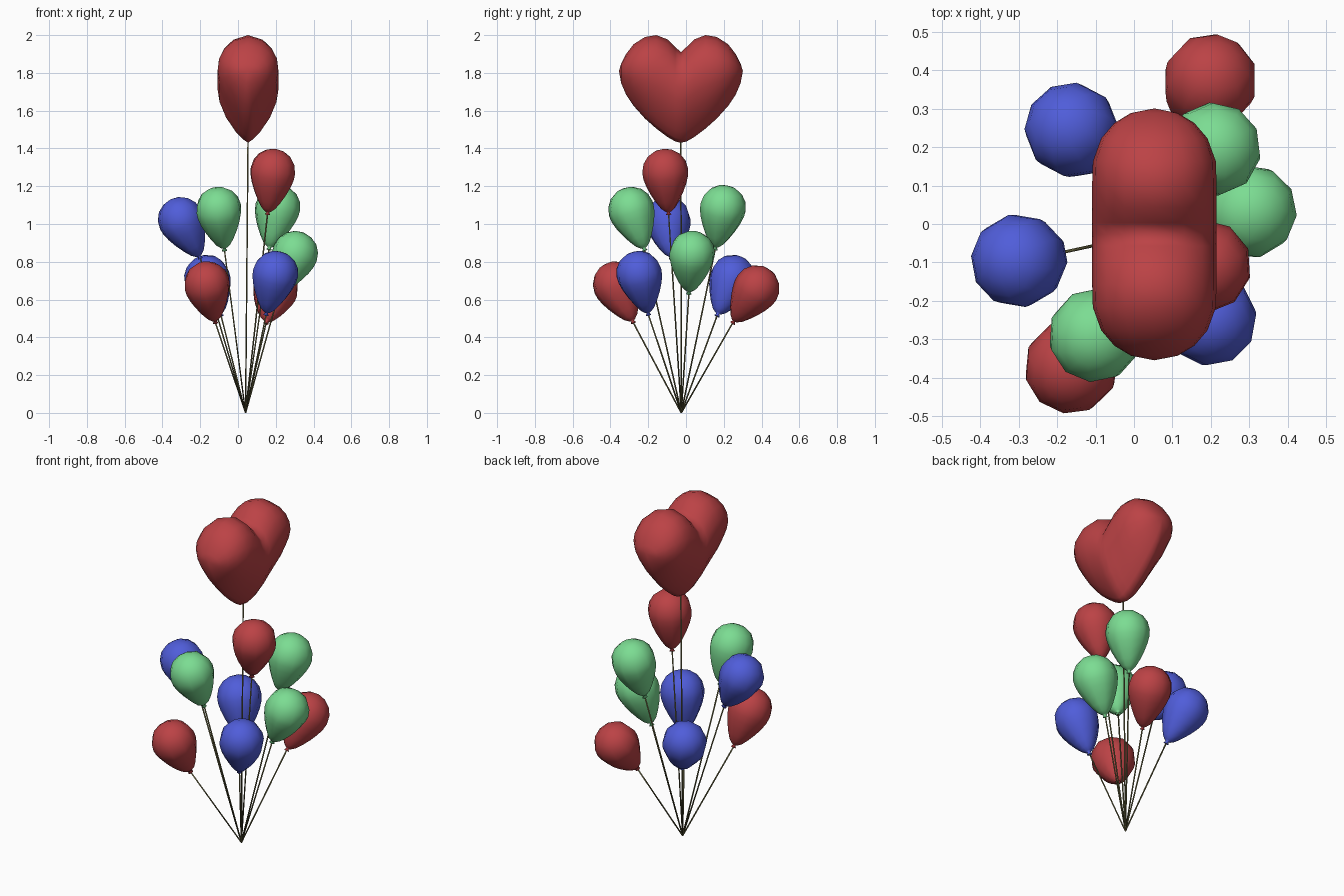
import bpy, bmesh, math
from mathutils import Vector

if "Cube" in bpy.data.objects:
    bpy.data.objects.remove(bpy.data.objects["Cube"])

def material(name, rgb):
    m = bpy.data.materials.new(name)
    m.diffuse_color = (*rgb, 1)
    m.use_nodes = True
    m.node_tree.nodes["Principled BSDF"].inputs["Base Color"].default_value = m.diffuse_color
    return m

RED = material("red", (0.50, 0.055, 0.06))
GREEN = material("green", (0.20, 0.72, 0.29))
BLUE = material("blue", (0.08, 0.11, 0.70))
STRING = material("string", (0.16, 0.15, 0.06))
ANCHOR = Vector((0.04, -0.025, 0.0))

def finish(name, bm, mat, smooth=True):
    bmesh.ops.remove_doubles(bm, verts=bm.verts, dist=1e-5)
    bmesh.ops.recalc_face_normals(bm, faces=bm.faces)
    me = bpy.data.meshes.new(name)
    bm.to_mesh(me)
    bm.free()
    me.materials.append(mat)
    for p in me.polygons:
        p.use_smooth = smooth
    ob = bpy.data.objects.new(name, me)
    bpy.context.collection.objects.link(ob)
    return ob

def loft(rings):
    # Skin closed rings of points; collapsed rings are merged into poles later
    bm = bmesh.new()
    vs = [[bm.verts.new(p) for p in r] for r in rings]
    n = len(vs[0])
    for a, b in zip(vs, vs[1:]):
        for i in range(n):
            j = (i + 1) % n
            bm.faces.new((a[i], a[j], b[j], b[i]))
    return bm

def lathe(name, base, direction, profile, sides, mat):
    q = direction.to_track_quat('Z', 'Y')
    rings = [[base + q @ Vector((r * math.cos(2 * math.pi * i / sides),
                                 r * math.sin(2 * math.pi * i / sides), t))
              for i in range(sides)] for r, t in profile]
    return finish(name, loft(rings), mat)

def string(name, end):
    d = end - ANCHOR
    lathe(name, ANCHOR, d, [(0, 0), (0.004, 0), (0.004, d.length), (0, d.length)], 6, STRING)

# Balloon outline: flared knot, narrow neck, teardrop body (radius, distance from knot)
BALLOON = [(0, 0), (0.015, 0), (0.007, 0.012), (0.018, 0.018), (0.038, 0.035),
           (0.062, 0.07), (0.087, 0.115), (0.107, 0.16), (0.119, 0.20), (0.122, 0.235),
           (0.112, 0.28), (0.086, 0.318), (0.046, 0.343), (0, 0.352)]

# Colour, knot position, body centre
balloons = [
    ("blue", BLUE, (-0.19, -0.075, 0.80), (-0.298, -0.095, 1.013)),
    ("green", GREEN, (-0.07, -0.215, 0.85), (-0.10, -0.287, 1.066)),
    ("red", RED, (0.156, -0.092, 1.05), (0.183, -0.109, 1.267)),
    ("green", GREEN, (0.165, 0.155, 0.87), (0.208, 0.194, 1.076)),
    ("green", GREEN, (0.215, 0.015, 0.63), (0.298, 0.032, 0.833)),
    ("blue", BLUE, (0.15, -0.20, 0.525), (0.196, -0.246, 0.727)),
    ("blue", BLUE, (-0.09, 0.165, 0.515), (-0.16, 0.243, 0.706)),
    ("red", RED, (-0.12, -0.28, 0.48), (-0.162, -0.368, 0.672)),
    ("red", RED, (0.15, 0.25, 0.48), (0.197, 0.368, 0.652)),
]
for i, (colour, mat, knot, centre) in enumerate(balloons, 1):
    centre = Vector(centre)
    d = (centre - Vector(knot)).normalized()
    base = centre - d * 0.22
    lathe(f"{colour}_balloon_{i}", base, d, BALLOON, 10, mat)
    string(f"balloon_string_{i}", base)

# Heart balloon: egg-shaped slices across its width (offset, bottom z, top z)
CX, CY, HALF, THICK = 0.053, -0.027, 0.328, 0.162
SLICES = [(0, 1.43, 1.91), (0.03, 1.437, 1.937), (0.07, 1.46, 1.977), (0.13, 1.505, 2.0),
          (0.19, 1.558, 1.99), (0.25, 1.625, 1.952), (0.29, 1.685, 1.90),
          (0.316, 1.745, 1.85), (HALF, 1.81, 1.81)]
EGG = [(0, 0), (0.04, 0.17), (0.12, 0.40), (0.28, 0.72), (0.45, 0.93), (0.6, 1),
       (0.74, 0.95), (0.86, 0.77), (0.95, 0.48), (1, 0)]

def heart_slice(sign, d, lo, hi):
    k = max(0, (d - HALF + THICK) / THICK)
    w = THICK * math.sqrt(max(0, 1 - k * k))
    loop = [(u, f) for u, f in EGG] + [(u, -f) for u, f in EGG[-2:0:-1]]
    return [Vector((CX + w * f, CY + sign * d, lo + (hi - lo) * u)) for u, f in loop]

rings = [heart_slice(-1, *s) for s in SLICES[:0:-1]] + [heart_slice(1, *s) for s in SLICES]
finish("heart_balloon", loft(rings), RED)
string("heart_string", Vector((CX, CY, 1.44)))
